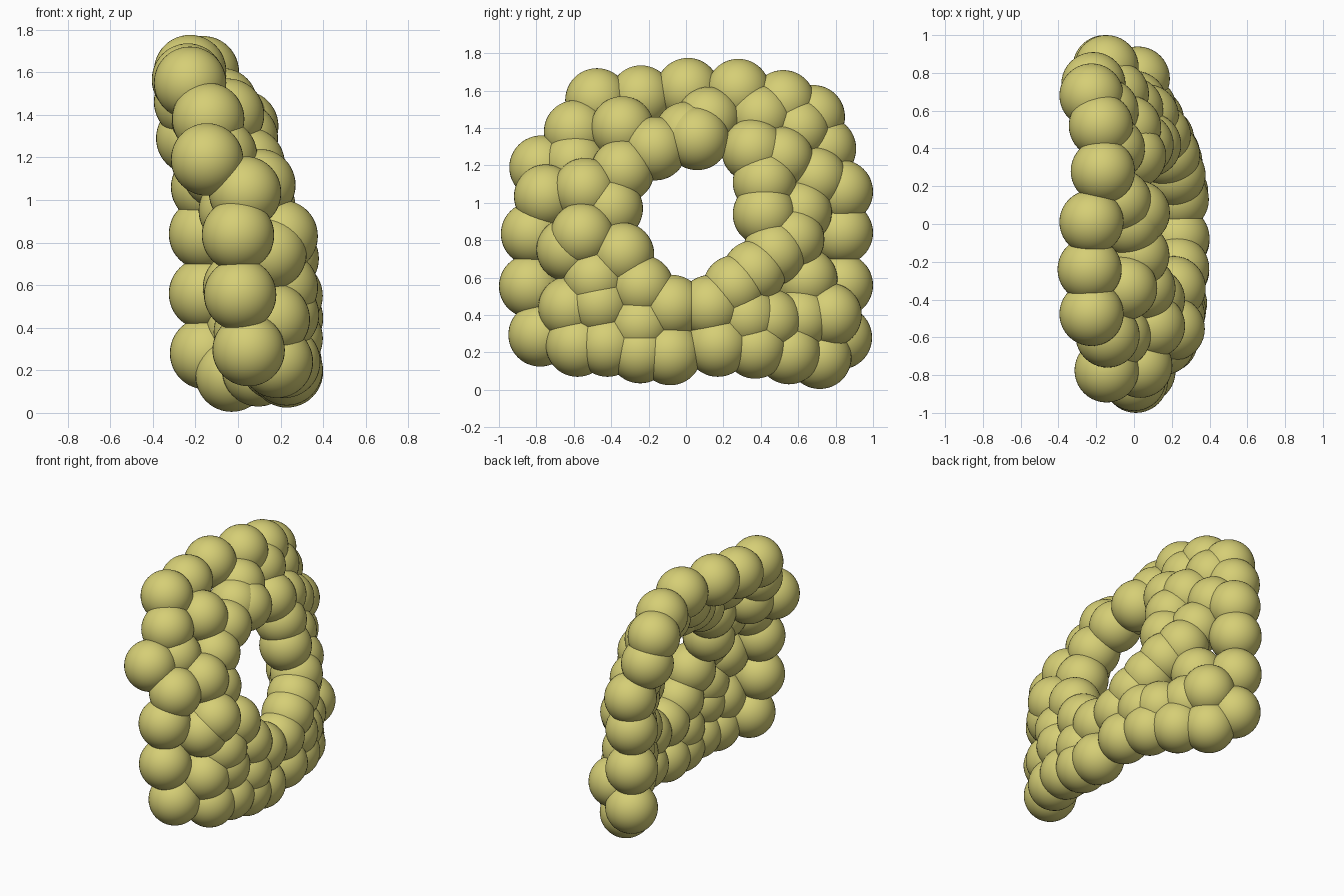
import bpy, math

R = 0.17

# one flat colour
mat = bpy.data.materials.new("olive yellow")
mat.diffuse_color = (0.67, 0.62, 0.18, 1)

# rim beads: x, y, z
RIM = [
    (-.225, -.476, 1.55), (-.235, -.24, 1.565), (-.225, .01, 1.605), (-.165, .28, 1.6),
    (-.175, .52, 1.54), (-.225, .68, 1.46), (-.215, .74, 1.29), (-.145, .83, 1.06),
    (-.155, .83, .84), (-.155, .83, .56), (-.15, .825, .28), (-.03, .715, .175),
    (.05, -.78, .295), (.01, -.83, .555), (0, -.82, .835), (-.145, -.775, 1.19),
    (-.14, -.59, 1.38),
]

# beads that stand out of or sink into the plate: x, y, z
UNEVEN = [
    (.205, -.555, .83), (.02, .77, .4), (-.015, .61, .95), (.08, .42, .94),
    (.04, .42, 1.11), (.1, -.4, .97), (-.08, -.59, 1.21), (.02, .06, 1.345),
    (.005, .64, .59), (.05, -.34, 1.17),
]

# remaining beads: y, z (depth follows the bowed plate)
INNER = [
    (.55, .2), (.37, .23), (.17, .24), (-.085, .195), (-.245, .205), (-.42, .24), (-.58, .24),
    (-.75, 1.035), (-.34, 1.4), (0, 1.37), (.12, 1.45), (-.165, 1.29),
    (.4, 1.46), (.6, 1.39), (.51, 1.24), (.36, 1.28),
    (-.34, .725), (-.485, .59), (-.235, .55), (-.075, .445), (.13, .445),
    (.33, .39), (.26, .55), (.365, .63), (.57, .805),
    (.69, 1.13), (.47, .73), (.61, .38),
    (.45, .37), (-.245, .35), (-.46, .46), (-.62, .44), (-.63, .75), (-.54, 1.07),
]


def depth(y, z):
    """Plate leans back towards the top and curls back at both sides."""
    lean = 0.34 * max(0, z - 0.5) ** 2
    curl = 0.6 * y ** 2.5 if y > 0 else 0.42 * y ** 4
    return 0.23 - (lean ** 1.3 + curl ** 1.3) ** (1 / 1.3)


# shared smooth sphere mesh
bpy.ops.mesh.primitive_uv_sphere_add(segments=40, ring_count=24, radius=R)
first = bpy.context.object
mesh = first.data
mesh.name = "bead"
mesh.materials.append(mat)
mesh.polygons.foreach_set("use_smooth", [True] * len(mesh.polygons))
bpy.data.objects.remove(first)


def add_bead(name, loc):
    ob = bpy.data.objects.new(name, mesh)
    ob.location = loc
    bpy.context.collection.objects.link(ob)


for p in RIM:
    add_bead("rim_bead", p)
for p in UNEVEN:
    add_bead("uneven_bead", p)
for y, z in INNER:
    add_bead("plate_bead", (depth(y, z), y, z))
